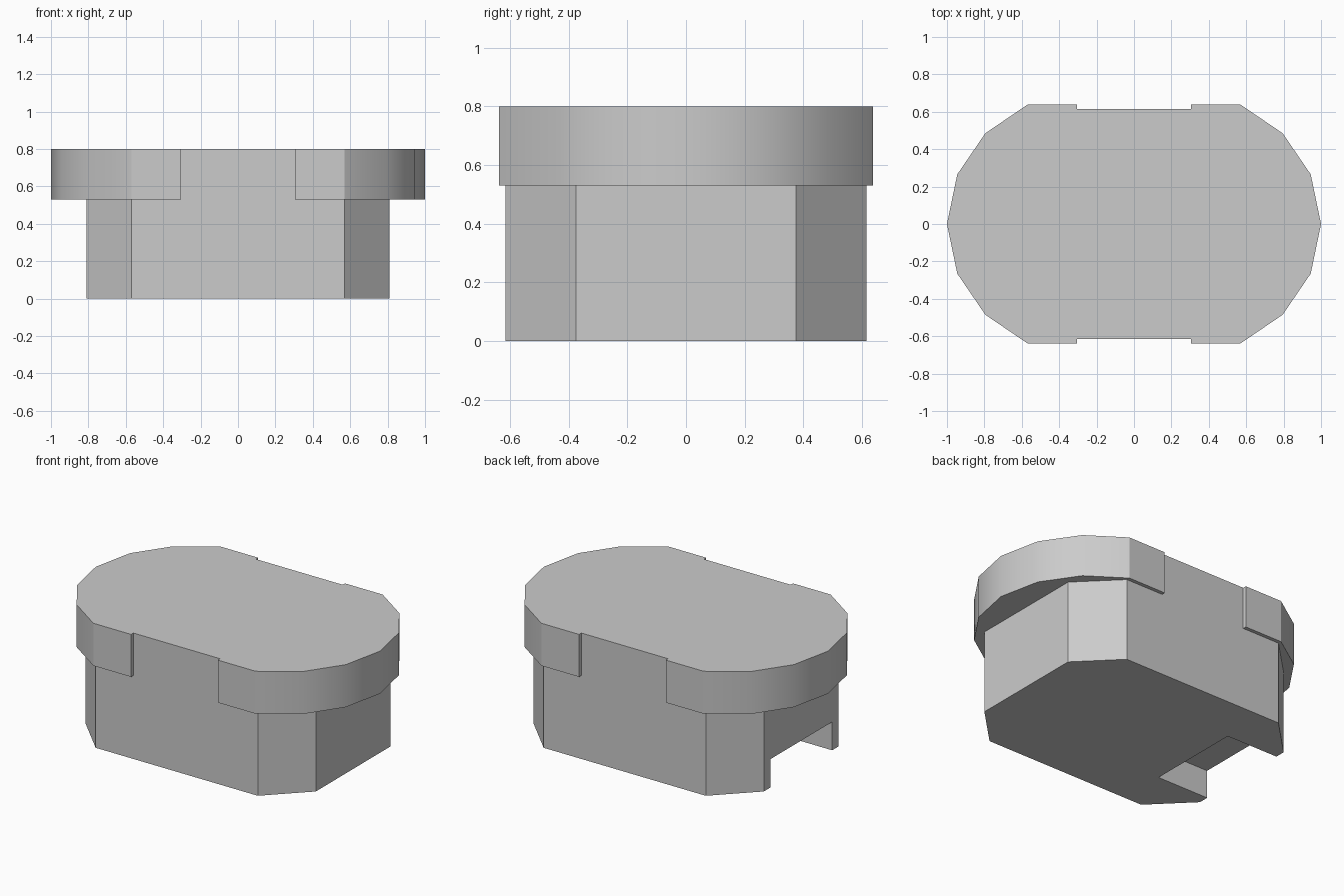
import bpy, bmesh, math

old = bpy.data.objects.get("Cube")
if old:
    bpy.data.objects.remove(old, do_unlink=True)

grey = bpy.data.materials.new("plain grey")
grey.use_nodes = True
colour = (0.6, 0.6, 0.6, 1)
grey.diffuse_color = colour
grey.node_tree.nodes["Principled BSDF"].inputs["Base Color"].default_value = colour


def four_way(quarter):
    """Mirror a +x +y quarter outline, running from the x axis round to the back side."""
    back = quarter + [(-x, y) for x, y in reversed(quarter)]
    front = [(x, -y) for x, y in reversed(back)]
    outline = []
    for p in back + front:
        if not any(math.dist(p, q) < 1e-5 for q in outline):
            outline.append(p)
    return outline


def prism(name, outline, bottom, top):
    """Extrude a flat outline upward."""
    bm = bmesh.new()
    base = bm.faces.new([bm.verts.new((x, y, bottom)) for x, y in outline])
    side = bmesh.ops.extrude_face_region(bm, geom=[base])["geom"]
    verts = [v for v in side if isinstance(v, bmesh.types.BMVert)]
    bmesh.ops.translate(bm, verts=verts, vec=(0, 0, top - bottom))
    bmesh.ops.recalc_face_normals(bm, faces=bm.faces)
    mesh = bpy.data.meshes.new(name)
    bm.to_mesh(mesh)
    bm.free()
    mesh.materials.append(grey)
    obj = bpy.data.objects.new(name, mesh)
    bpy.context.collection.objects.link(obj)
    return obj


rim_height, top_height = 0.53, 0.8
body_side = 0.615

# Chamfered lower block
body = prism("body", four_way([(0.81, 0.375), (0.57, body_side)]), 0, rim_height)

# Open notch under the -x end
notch = prism("notch_cutter", [(-1, -0.31), (-0.445, -0.31), (-0.445, 0.31), (-1, 0.31)], -0.1, 0.18)
notch.hide_render = True
cut = body.modifiers.new("notch", "BOOLEAN")
cut.operation = "DIFFERENCE"
cut.solver = "EXACT"
cut.object = notch
bpy.context.view_layer.objects.active = body
bpy.ops.object.modifier_apply(modifier=cut.name)
bpy.data.objects.remove(notch, do_unlink=True)

# Rounded cap with a shallow recess flush with the body on both long sides
cap = prism("cap", four_way([(1, 0), (0.945, 0.265), (0.795, 0.485), (0.57, 0.638),
                             (0.305, 0.638), (0.305, body_side)]), rim_height, top_height)

# Smooth the curved ends, keep the corners crisp
bpy.ops.object.select_all(action="DESELECT")
cap.select_set(True)
bpy.context.view_layer.objects.active = cap
bpy.ops.object.shade_smooth_by_angle(angle=math.radians(30))
